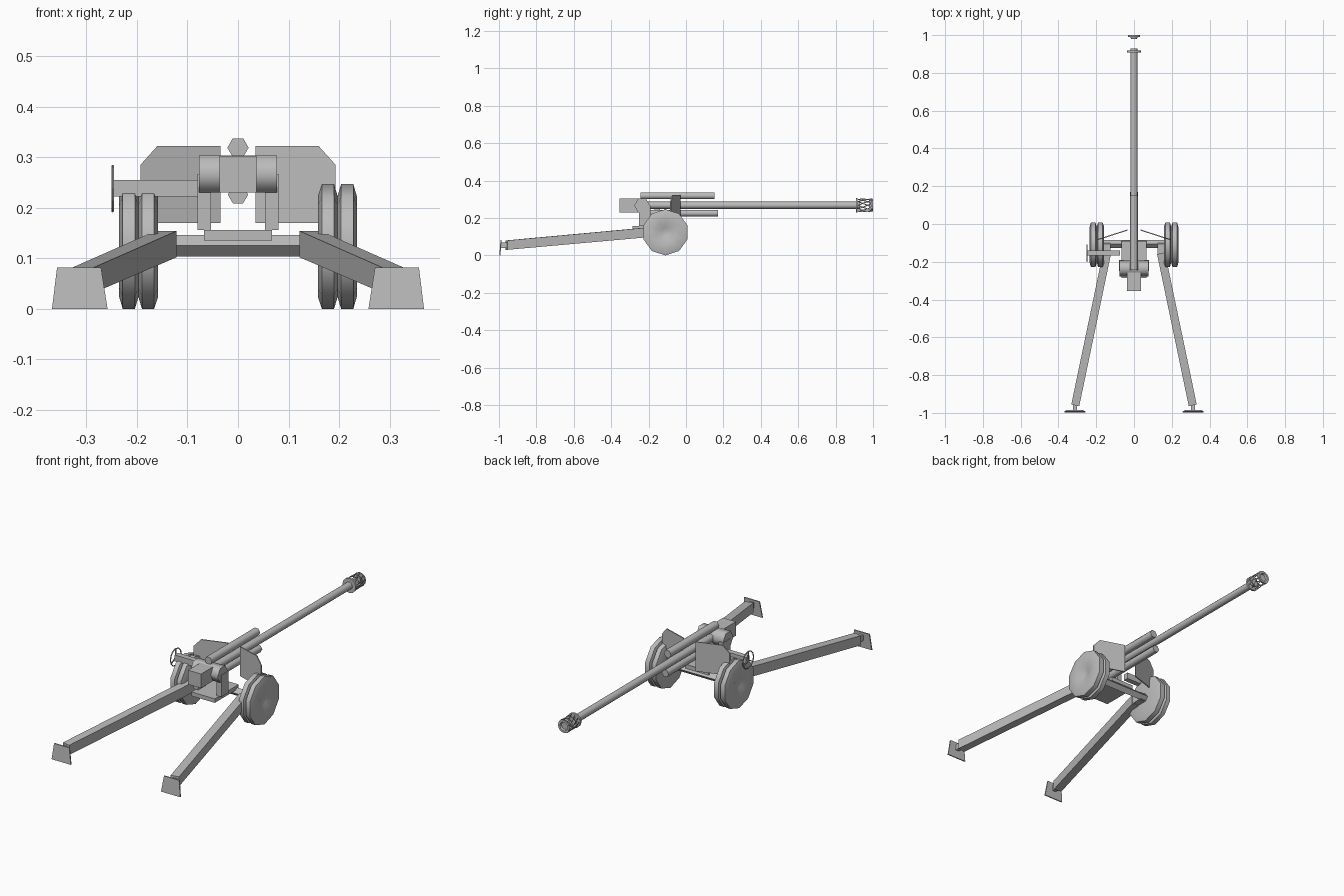
import bpy, bmesh, math
from mathutils import Matrix, Vector

if "Cube" in bpy.data.objects:
    bpy.data.objects.remove(bpy.data.objects["Cube"])

grey = bpy.data.materials.new("plain_grey")
grey.diffuse_color = (0.5, 0.5, 0.5, 1)
grey.use_nodes = True
grey.node_tree.nodes["Principled BSDF"].inputs["Base Color"].default_value = grey.diffuse_color


def finish(name, bm, smooth=None):
    """Turn a bmesh into a named object, optionally smooth below an angle."""
    bmesh.ops.recalc_face_normals(bm, faces=bm.faces[:])
    me = bpy.data.meshes.new(name)
    bm.to_mesh(me)
    bm.free()
    me.materials.append(grey)
    ob = bpy.data.objects.new(name, me)
    bpy.context.collection.objects.link(ob)
    if smooth:
        bpy.ops.object.select_all(action='DESELECT')
        ob.select_set(True)
        bpy.context.view_layer.objects.active = ob
        bpy.ops.object.shade_smooth_by_angle(angle=math.radians(smooth))
    return ob


def box(name, x, y, z):
    """Box from (min, max) pairs."""
    bm = bmesh.new()
    bmesh.ops.create_cube(bm, size=1)
    for v in bm.verts:
        v.co = [(a + b) / 2 + c * (b - a) for (a, b), c in zip((x, y, z), v.co)]
    return finish(name, bm)


def lathe(name, profile, axis, centre, sides, turn=0.0, smooth=65):
    """Spin (position along axis, radius) points around the x or y axis."""
    bm = bmesh.new()
    rings = []
    for p, r in profile:
        ring = []
        for i in range(sides):
            a = turn + 2 * math.pi * i / sides
            c, s = r * math.cos(a), r * math.sin(a)
            ring.append(bm.verts.new((p, c, s) if axis == 'x' else (c, p, s)))
        rings.append(ring)
    for a, b in zip(rings, rings[1:]):
        for i in range(sides):
            j = (i + 1) % sides
            bm.faces.new((a[i], a[j], b[j], b[i]))
    bm.faces.new(rings[0])
    bm.faces.new(rings[-1])
    bmesh.ops.translate(bm, verts=bm.verts, vec=centre)
    return finish(name, bm, smooth)


def rod(name, axis, a, b, r, centre, sides, turn=0.0, smooth=65):
    return lathe(name, [(a, r), (b, r)], axis, centre, sides, turn, smooth)


def prism(name, outline, offset):
    """Extrude a flat outline of 3D points by an offset."""
    bm = bmesh.new()
    face = bm.faces.new([bm.verts.new(p) for p in outline])
    ext = bmesh.ops.extrude_face_region(bm, geom=[face])
    moved = [g for g in ext['geom'] if isinstance(g, bmesh.types.BMVert)]
    bmesh.ops.translate(bm, verts=moved, vec=offset)
    if len([f for f in bm.faces if len(f.verts) == len(outline)]) < 2:
        bm.faces.new([v for v in bm.verts if v not in moved])
    return finish(name, bm)


# Barrel, breech and recoil cylinders
rod("barrel", 'y', -0.26, 0.93, 0.019, (0, 0, 0.268), 12)
box("breech", (-0.037, 0.037), (-0.355, -0.235), (0.23, 0.303))
rod("upper_recoil_cylinder", 'y', -0.243, 0.152, 0.021, (0, 0, 0.319), 6)
rod("lower_recoil_cylinder", 'y', -0.22, 0.17, 0.02, (0, 0, 0.226), 6)
rod("trunnion", 'x', -0.077, 0.077, 0.042, (0, -0.235, 0.267), 6)

# Perforated muzzle brake: inset every panel and open it up
lathe("muzzle_collar", [(0.908, 0.019), (0.908, 0.038), (0.918, 0.038),
      (0.918, 0.02)], 'y', (0, 0, 0.268), 12)
bm = bmesh.new()
sides, rows = 10, 3
rings = [[bm.verts.new((0.033 * math.cos(2 * math.pi * (i + k / 2) / sides),
                        0.92 + 0.076 * k / rows,
                        0.268 + 0.033 * math.sin(2 * math.pi * (i + k / 2) / sides)))
          for i in range(sides)] for k in range(rows + 1)]
for a, b in zip(rings, rings[1:]):
    for i in range(sides):
        j = (i + 1) % sides
        bm.faces.new((a[i], a[j], b[j], b[i]))
panels = bm.faces[:]
bmesh.ops.inset_individual(bm, faces=panels, thickness=0.0045)
bmesh.ops.delete(bm, geom=panels, context='FACES')
brake = finish("muzzle_brake", bm)
mod = brake.modifiers.new("wall", 'SOLIDIFY')
mod.thickness = 0.006
mod.offset = 0
lathe("muzzle_rim", [(0.99, 0.022), (0.99, 0.033), (1.0, 0.033), (1.0, 0.022),
                     (0.98, 0.016)], 'y', (0, 0, 0.268), 10)

# Yoke and axle
box("yoke_base", (-0.067, 0.067), (-0.285, -0.09), (0.135, 0.156))
rod("axle", 'x', -0.17, 0.17, 0.021, (0, -0.105, 0.125), 4, smooth=None)

wheel = [(0.160, 0.02), (0.158, 0.10), (0.166, 0.1235), (0.190, 0.1235),
         (0.197, 0.10), (0.204, 0.1235), (0.228, 0.1235), (0.235, 0.10),
         (0.233, 0.055), (0.222, 0.025), (0.219, 0.005)]

for side, s in (("left", -1), ("right", 1)):
    box(side + "_yoke_arm", sorted((s * 0.053, s * 0.08)), (-0.25, -0.19), (0.156, 0.267))
    lathe(side + "_wheels", [(s * x, r) for x, r in wheel], 'x',
          (0, -0.11, 0.1235), 10, math.pi / 2, 40)

    # Angled shield plate with a cut corner
    inner, outer = Vector((s * 0.035, -0.035)), Vector((s * 0.193, -0.086))
    shape = [(0, 0.17), (1, 0.17), (1, 0.285), (0.79, 0.322), (0, 0.322)]
    prism(side + "_shield",
          [(*inner.lerp(outer, t), z) for t, z in shape], (0, 0.006, 0))

    # Tapering trail leg running back and outward
    bm = bmesh.new()
    ends = []
    for cx, y, z0, z1 in ((0.143, -0.155, 0.102, 0.154), (0.311, -0.96, 0.03, 0.08)):
        ends.append([bm.verts.new((s * (cx + dx), y + dx * 0.21, z)) for dx, z in
                     ((-0.021, z0), (0.021, z0), (0.021, z1), (-0.021, z1))])
    for e in ends:
        bm.faces.new(e)
    for i in range(4):
        j = (i + 1) % 4
        bm.faces.new((ends[0][i], ends[0][j], ends[1][j], ends[1][i]))
    finish(side + "_trail", bm)
    box(side + "_hinge", sorted((s * 0.125, s * 0.16)), (-0.16, -0.1), (0.105, 0.145))

    # Ground spade and its bracket
    prism(side + "_spade", [(s * 0.258, -0.998, 0), (s * 0.368, -0.998, 0),
          (s * 0.358, -0.992, 0.082), (s * 0.271, -0.992, 0.082)], (0, 0.006, 0))
    box(side + "_spade_bracket", sorted((s * 0.303, s * 0.323)),
        (-0.992, -0.95), (0.04, 0.07))

# Aiming gear arm with handwheel on the left
box("aiming_arm", (-0.245, -0.075), (-0.168, -0.14), (0.222, 0.255))
centre = Vector((-0.248, -0.154, 0.238))
bpy.ops.mesh.primitive_torus_add(major_radius=0.044, minor_radius=0.003,
                                 major_segments=12, minor_segments=6,
                                 location=centre, rotation=(0, math.pi / 2, 0))
rim = bpy.context.object
rim.name = "handwheel_rim"
rim.data.materials.append(grey)
for k in range(3):
    bm = bmesh.new()
    bmesh.ops.create_cube(bm, size=1)
    bmesh.ops.scale(bm, verts=bm.verts, vec=(0.004, 0.005, 0.044))
    bmesh.ops.translate(bm, verts=bm.verts, vec=(0, 0, 0.022))
    bmesh.ops.transform(bm, verts=bm.verts, matrix=Matrix.Translation(centre)
                        @ Matrix.Rotation(2 * math.pi * k / 3, 4, 'X'))
    finish("handwheel_spoke", bm)
